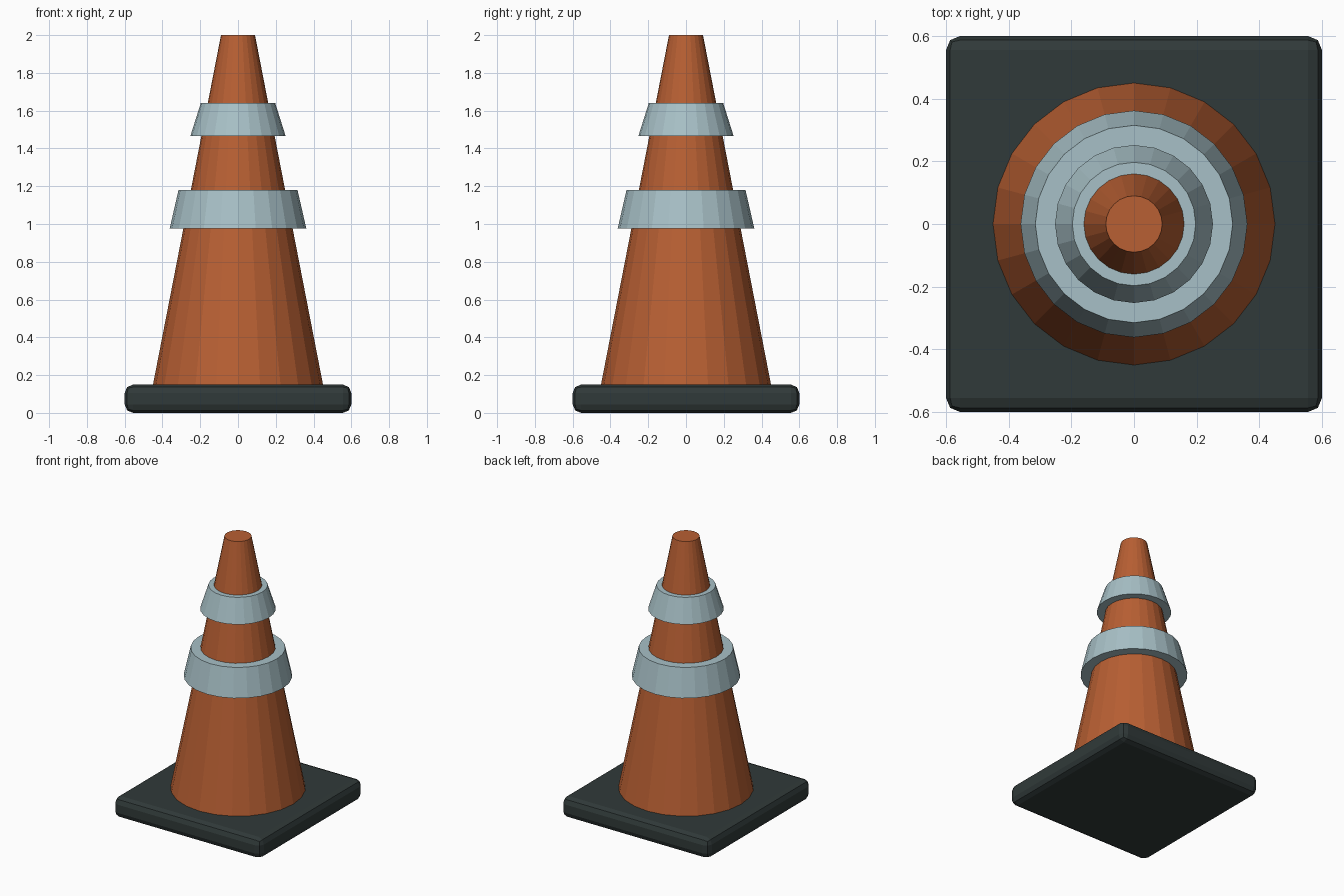
import bpy

if "Cube" in bpy.data.objects:
    bpy.data.objects.remove(bpy.data.objects["Cube"])


def material(name, color):
    m = bpy.data.materials.new(name)
    m.diffuse_color = (*color, 1.0)
    m.use_nodes = True
    m.node_tree.nodes["Principled BSDF"].inputs["Base Color"].default_value = m.diffuse_color
    return m


orange = material("orange", (0.48, 0.115, 0.033))
pale_blue = material("pale grey blue", (0.39, 0.53, 0.57))
dark = material("dark slate", (0.030, 0.042, 0.041))


def frustum(name, r_bottom, r_top, z_bottom, z_top, mat):
    """Flat-shaded 24-sided truncated cone between two heights."""
    bpy.ops.mesh.primitive_cone_add(
        vertices=24, radius1=r_bottom, radius2=r_top, depth=z_top - z_bottom,
        location=(0, 0, (z_bottom + z_top) / 2))
    ob = bpy.context.object
    ob.name = name
    ob.data.materials.append(mat)
    return ob


# Square foot with rounded edges
bpy.ops.mesh.primitive_cube_add(size=1, location=(0, 0, 0.075))
base = bpy.context.object
base.name = "base"
base.scale = (1.2, 1.2, 0.15)
bpy.ops.object.transform_apply(location=False, rotation=False, scale=True)
base.data.materials.append(dark)
bevel = base.modifiers.new("rounded edges", "BEVEL")
bevel.width = 0.045
bevel.segments = 2

# Cone body
frustum("cone_body", 0.45, 0.09, 0.15, 2.0, orange)

# Reflective collars
frustum("lower_band", 0.362, 0.315, 0.975, 1.18, pale_blue)
frustum("upper_band", 0.252, 0.197, 1.466, 1.64, pale_blue)
